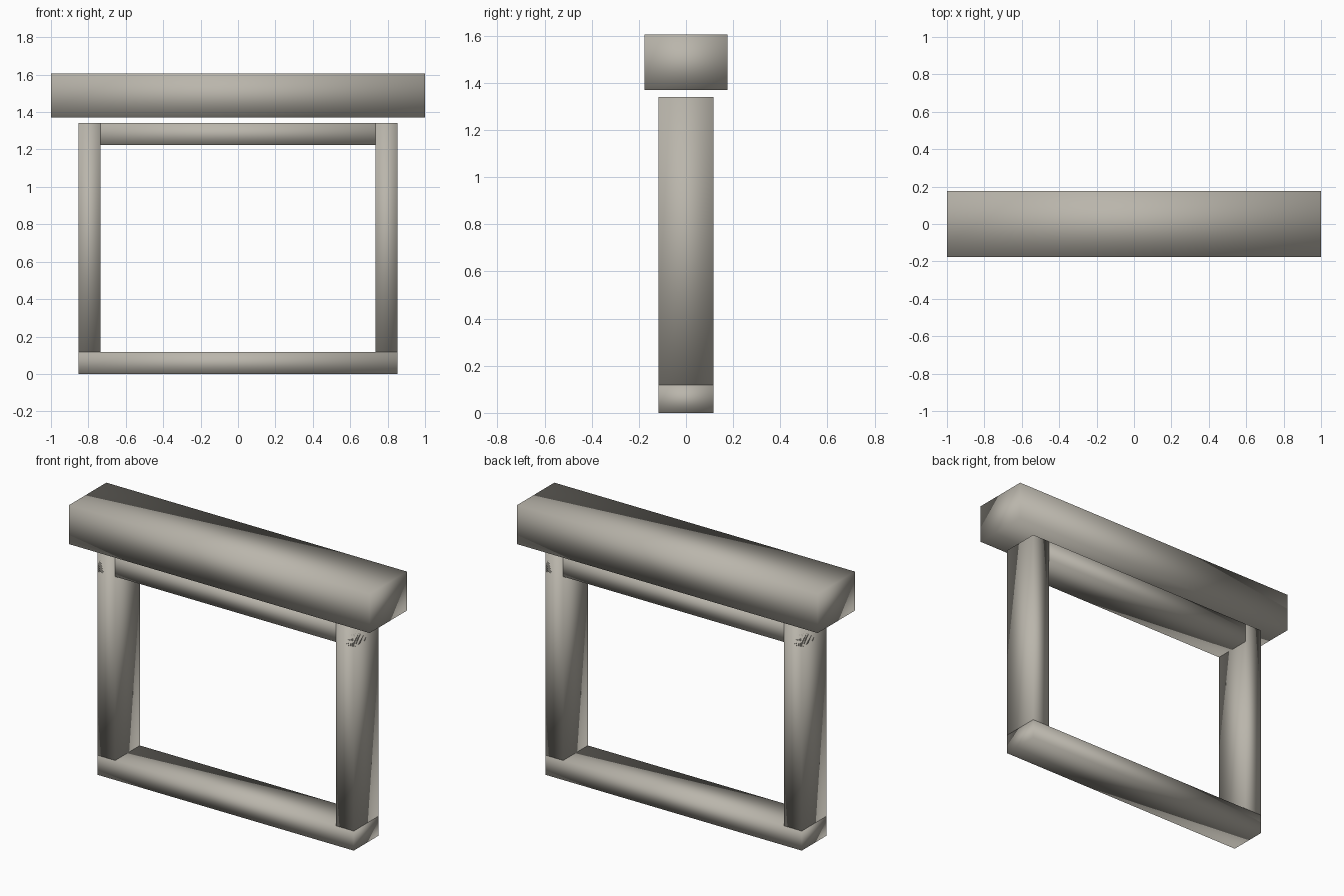
import bpy

cube = bpy.data.objects.get("Cube")
if cube:
    bpy.data.objects.remove(cube, do_unlink=True)

U = 2 / 17  # beam thickness; the header is 17 of these long

stone = bpy.data.materials.new("warm_grey_stone")
stone.use_nodes = True
colour = (0.49, 0.465, 0.41, 1)
stone.diffuse_color = colour
stone.node_tree.nodes["Principled BSDF"].inputs["Base Color"].default_value = colour


def beam(name, size, x, bottom):
    """Softly shaded box: size in beam units, centred on y, resting at bottom."""
    bpy.ops.mesh.primitive_cube_add(size=1, location=(x * U, 0, (bottom + size[2] / 2) * U))
    obj = bpy.context.object
    obj.name = name
    obj.scale = [s * U for s in size]
    bpy.ops.object.transform_apply(location=False, rotation=False, scale=True)
    bpy.ops.object.shade_smooth()
    obj.data.materials.append(stone)
    return obj


width, depth, top = 14.5, 2, 11.4

# Frame: sill, two posts standing on it, and a rail across their tops
beam("sill", (width, depth, 1), 0, 0)
for side, name in ((1, "left_post"), (-1, "right_post")):
    beam(name, (1, depth, top - 1), side * (width - 1) / 2, 1)
beam("top_rail", (width, depth, 1), 0, top - 1)

# Wide header floating just above the frame
beam("header", (17, 3, 2), 0, top + 0.25)
